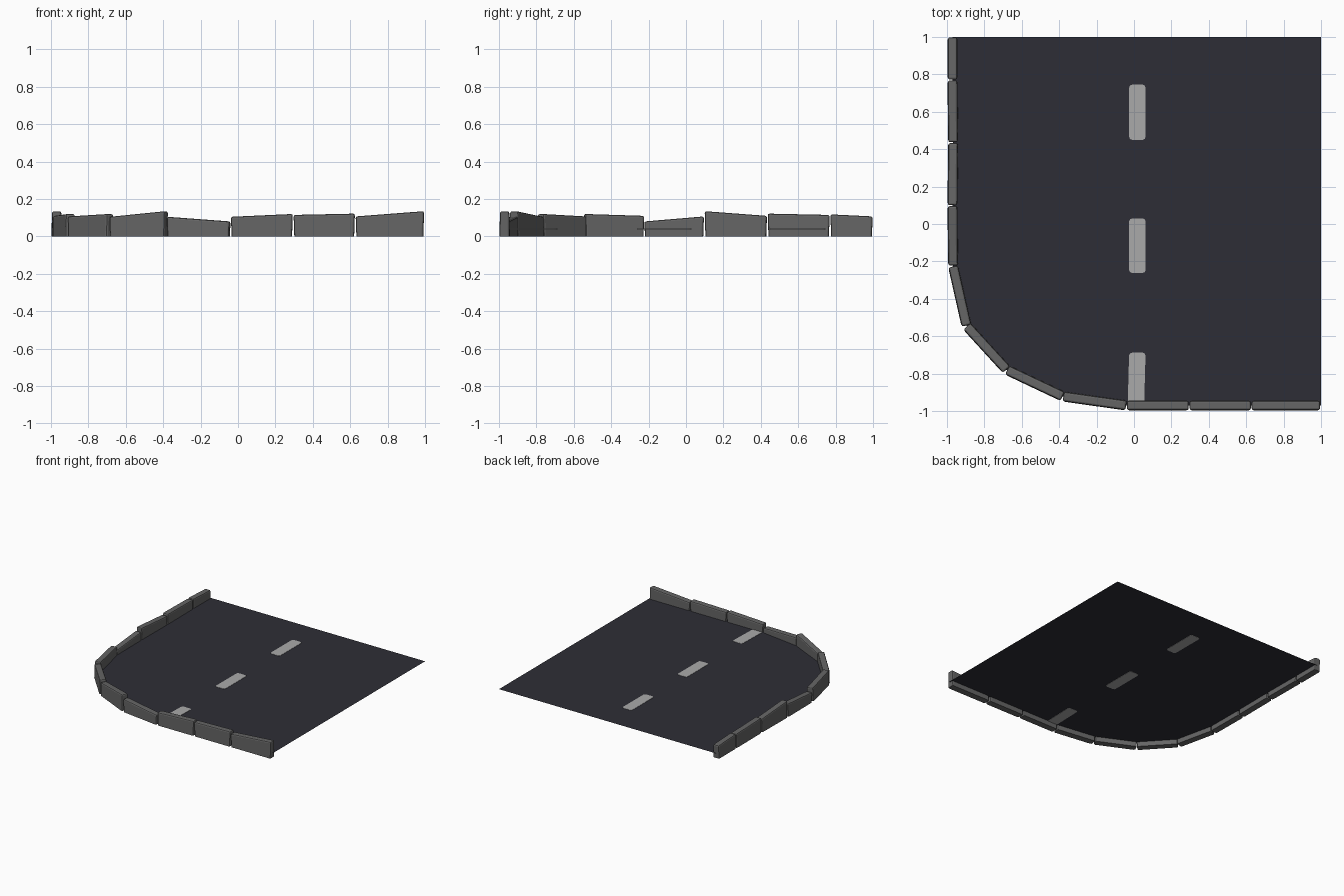
import bpy, bmesh, math
from mathutils import Vector

if "Cube" in bpy.data.objects:
    bpy.data.objects.remove(bpy.data.objects["Cube"])

ROAD_Z = 0.04


def mat(name, col):
    m = bpy.data.materials.new(name)
    m.diffuse_color = (*col, 1)
    m.use_nodes = True
    m.node_tree.nodes["Principled BSDF"].inputs["Base Color"].default_value = m.diffuse_color
    return m


asphalt = mat("asphalt", (0.027, 0.027, 0.037))
stone = mat("curb_grey", (0.13, 0.13, 0.13))
paint = mat("lane_paint", (0.40, 0.40, 0.40))


def finish(bm, name, material):
    bmesh.ops.recalc_face_normals(bm, faces=bm.faces)
    me = bpy.data.meshes.new(name)
    bm.to_mesh(me)
    bm.free()
    me.materials.append(material)
    ob = bpy.data.objects.new(name, me)
    bpy.context.collection.objects.link(ob)
    return ob


# centreline joints of the curb, back-left round to front-right
path = [(-.97, 1.0), (-.97, .77), (-.967, .435), (-.97, .098), (-.967, -.225),
        (-.895, -.545), (-.68, -.78), (-.38, -.922), (-.04, -.97),
        (.295, -.97), (.627, -.97), (.997, -.97)]
# top height at start and end of each curb stone
heights = [(.107, .118), (.115, .122), (.11, .135), (.107, .08), (.11, .12),
           (.107, .12), (.105, .135), (.105, .08), (.105, .12),
           (.115, .122), (.107, .135)]

# curb stones with sloping tops and softened edges
for i, (ha, hb) in enumerate(heights):
    a, b = Vector(path[i]), Vector(path[i + 1])
    d = (b - a).normalized()
    n = Vector((-d.y, d.x))
    bm = bmesh.new()

    def ring(p, h, s):
        pts = []
        for w, z, gap in ((-.027, 0, .006), (.027, 0, .006), (.025, h, .002), (-.025, h, .002)):
            q = p + n * w + d * s * gap
            pts.append(bm.verts.new((q.x, q.y, z)))
        return pts

    r0, r1 = ring(a, ha, 1), ring(b, hb, -1)
    bm.faces.new(r0)
    bm.faces.new(r1[::-1])
    for k in range(4):
        j = (k + 1) % 4
        bm.faces.new((r0[k], r1[k], r1[j], r0[j]))
    edges = [e for e in bm.edges if max(v.co.z for v in e.verts) > .01]
    bmesh.ops.bevel(bm, geom=edges, offset=.010, segments=2, profile=.5, affect='EDGES')
    finish(bm, f"curb_stone_{i + 1:02d}", stone)

# road sheet, bounded by the curb centreline
bm = bmesh.new()
outline = path[:-1] + [(1.0, -.97), (1.0, 1.0)]
f = bm.faces.new([bm.verts.new((x, y, ROAD_Z)) for x, y in outline])
f.normal_update()
if f.normal.z < 0:
    f.normal_flip()
me = bpy.data.meshes.new("road_surface")
bm.to_mesh(me)
bm.free()
me.materials.append(asphalt)
bpy.context.collection.objects.link(bpy.data.objects.new("road_surface", me))


# painted lane dashes: thin plates with rounded corners, seen from both sides
def dash(name, y0, y1, shift=0.0):
    bm = bmesh.new()
    cx, hw, r = .018, .044, .016
    pts = []
    for sx, y, sy, start in ((1, y1, -1, 0), (-1, y1, -1, 90), (-1, y0, 1, 180), (1, y0, 1, 270)):
        for k in range(3):
            t = math.radians(start + 45 * k)
            x = cx + sx * (hw - r) + r * math.cos(t)
            yy = y + sy * r + r * math.sin(t)
            pts.append((x + shift * (y1 - yy) / (y1 - y0), yy))
    face = bm.faces.new([bm.verts.new((x, y, ROAD_Z - .002)) for x, y in pts])
    ext = bmesh.ops.extrude_face_region(bm, geom=[face], use_keep_orig=True)
    for v in ext["geom"]:
        if isinstance(v, bmesh.types.BMVert):
            v.co.z += .004
    finish(bm, name, paint)


dash("lane_dash_back", .45, .745)
dash("lane_dash_middle", -.262, .03)
dash("lane_dash_front", -.975, -.688, -.008)
